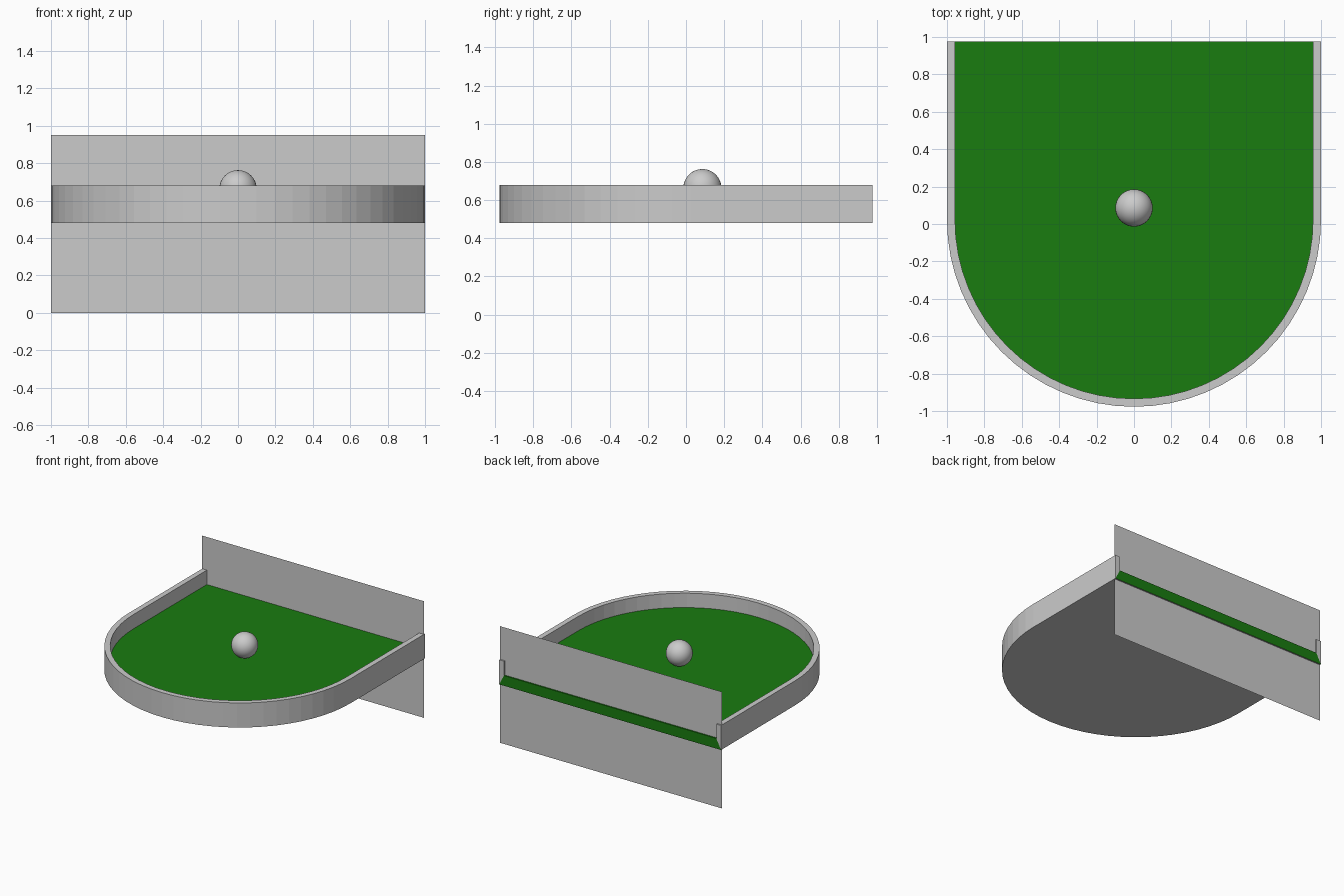
import bpy, bmesh, math

if "Cube" in bpy.data.objects:
    bpy.data.objects.remove(bpy.data.objects["Cube"])

CY, BACK = 0.023, 0.977            # arc centre and open rear end
Z0, ZF, Z1 = 0.48, 0.563, 0.68     # underside, floor, rim heights
SEG = 32


def u_outline(r):
    """U-shaped path: straight side, half circle at the front, straight side."""
    arc = [(r * math.cos(math.pi + math.pi * i / SEG),
            CY + r * math.sin(math.pi + math.pi * i / SEG)) for i in range(SEG + 1)]
    return [(-r, BACK)] + arc + [(r, BACK)]


green = bpy.data.materials.new("green_felt")
green.diffuse_color = (0.01, 0.2, 0.005, 1)
green.use_nodes = True
green.node_tree.nodes["Principled BSDF"].inputs["Base Color"].default_value = green.diffuse_color
grey = bpy.data.materials.new("grey")
grey.diffuse_color = (0.8, 0.8, 0.8, 1)
grey.use_nodes = True
grey.node_tree.nodes["Principled BSDF"].inputs["Base Color"].default_value = grey.diffuse_color

# Tray: solid slab with a raised rim, green floor and green rear edge
bm = bmesh.new()
loops = [[bm.verts.new((x, y, z)) for x, y in u_outline(r)]
         for r, z in ((1, Z0), (1, Z1), (0.957, Z1), (0.957, ZF))]
for a, b in zip(loops, loops[1:]):
    for i in range(len(a) - 1):
        bm.faces.new((a[i], a[i + 1], b[i + 1], b[i]))
bm.faces.new(loops[0])
for end in (0, -1):
    bm.faces.new([lp[end] for lp in loops])
floor = bm.faces.new(loops[3])
rear = bm.faces.new((loops[0][0], loops[0][-1], loops[3][-1], loops[3][0]))
floor.material_index = rear.material_index = 1
bmesh.ops.recalc_face_normals(bm, faces=bm.faces)
mesh = bpy.data.meshes.new("tray")
bm.to_mesh(mesh)
bm.free()
mesh.materials.append(grey)
mesh.materials.append(green)
bpy.context.collection.objects.link(bpy.data.objects.new("tray", mesh))

# Thin upright back panel, just inside the rear end of the tray
bpy.ops.mesh.primitive_plane_add(size=2, location=(0, 0.966, 0.475),
                                 rotation=(math.pi / 2, 0, 0))
panel = bpy.context.object
panel.name = "back_panel"
panel.scale = (1, 0.475, 1)

# Ball resting on the floor
bpy.ops.mesh.primitive_uv_sphere_add(segments=32, ring_count=16, radius=0.1,
                                     location=(0, 0.086, ZF + 0.1))
bpy.context.object.name = "ball"
bpy.ops.object.shade_smooth()
